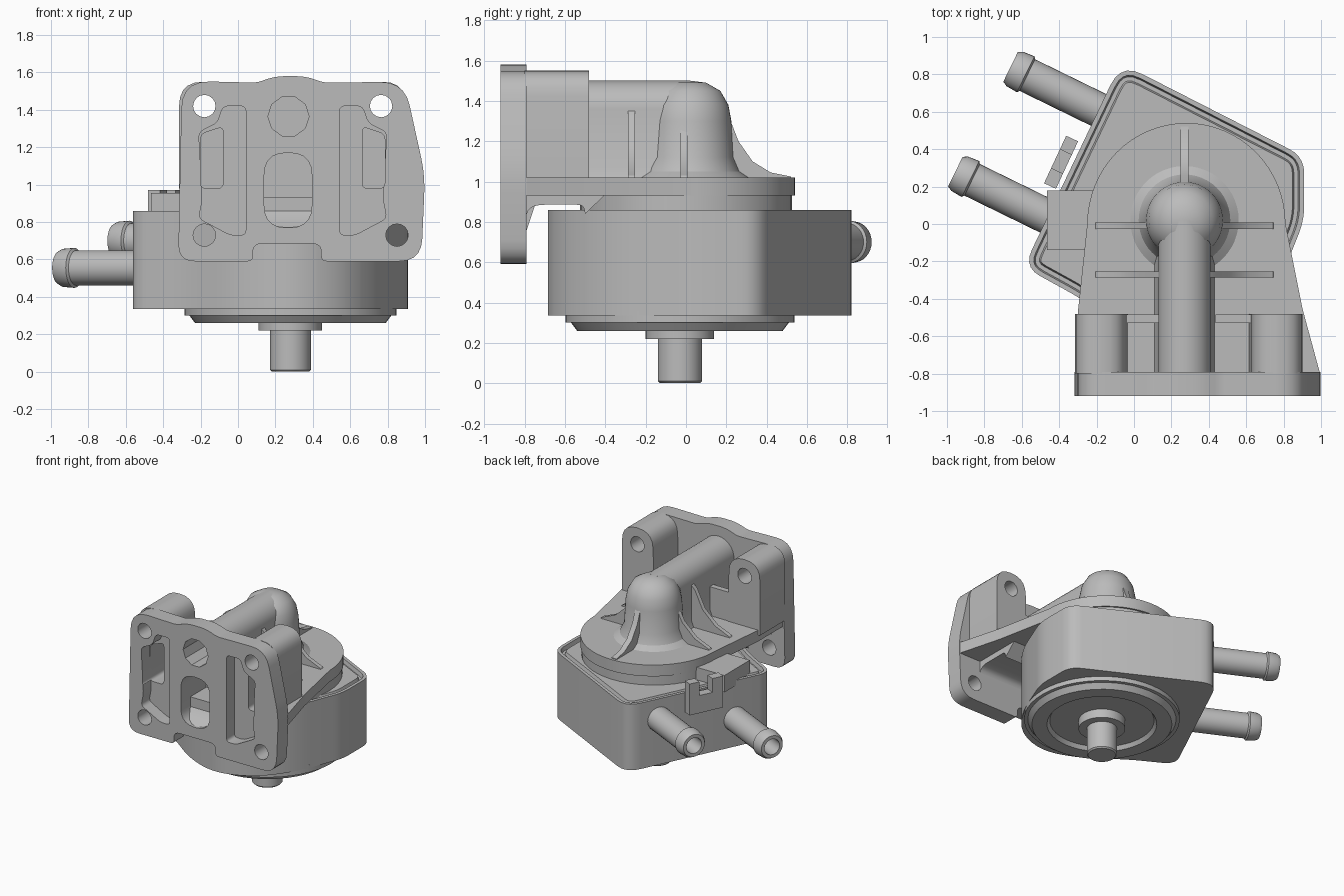
import bpy, bmesh, math
from mathutils import Vector

if "Cube" in bpy.data.objects:
    bpy.data.objects.remove(bpy.data.objects["Cube"], do_unlink=True)

grey = bpy.data.materials.new("cast grey")
grey.use_nodes = True
grey.diffuse_color = (0.5, 0.5, 0.5, 1)
grey.node_tree.nodes["Principled BSDF"].inputs["Base Color"].default_value = (0.5, 0.5, 0.5, 1)

MID = 0.2925          # mirror line of the flange
AX = 0.27             # centre of the duct


def finish(name, bm):
    bmesh.ops.recalc_face_normals(bm, faces=bm.faces[:])
    mesh = bpy.data.meshes.new(name)
    bm.to_mesh(mesh)
    bm.free()
    ob = bpy.data.objects.new(name, mesh)
    bpy.context.collection.objects.link(ob)
    mesh.materials.append(grey)
    return ob


def rounded(pts, r=0.03, seg=5):
    """Round polygon corners; a third value overrides the radius."""
    out = []
    for i, q in enumerate(pts):
        p = Vector(q[:2])
        rad = q[2] if len(q) > 2 else r
        a = Vector(pts[i - 1][:2]) - p
        b = Vector(pts[(i + 1) % len(pts)][:2]) - p
        if rad == 0:
            out.append(p)
            continue
        a = p + a.normalized() * min(rad, 0.48 * a.length)
        b = p + b.normalized() * min(rad, 0.48 * b.length)
        for k in range(seg + 1):
            t = k / seg
            out.append(a * (1 - t) ** 2 + p * 2 * t * (1 - t) + b * t * t)
    return out


def circle(cx, cz, r, n=24):
    return [(cx + r * math.cos(2 * math.pi * k / n), cz + r * math.sin(2 * math.pi * k / n)) for k in range(n)]


def rect(a0, b0, a1, b1):
    return [(a0, b0), (a1, b0), (a1, b1), (a0, b1)]


def flip(pts, c=MID):
    return [(2 * c - p[0],) + tuple(p[1:]) for p in pts]


def prism(name, pts, axis, lo, hi, steps=()):
    """Extrude a polygon along an axis; steps inset the far cap."""
    place = {"x": lambda a, b, h: (h, a, b), "y": lambda a, b, h: (a, h, b), "z": lambda a, b, h: (a, b, h)}[axis]
    bm = bmesh.new()
    low = [bm.verts.new(place(p[0], p[1], lo)) for p in pts]
    top = [bm.verts.new(place(p[0], p[1], hi)) for p in pts]
    n = len(pts)
    bm.faces.new(low[::-1])
    cap = bm.faces.new(top)
    for i in range(n):
        bm.faces.new((low[i], low[(i + 1) % n], top[(i + 1) % n], top[i]))
    bmesh.ops.recalc_face_normals(bm, faces=bm.faces[:])
    for width, depth in steps:
        bmesh.ops.inset_individual(bm, faces=[cap], thickness=width, depth=depth)
    return finish(name, bm)


def lathe(name, profile, loc, steps=48):
    bm = bmesh.new()
    vs = [bm.verts.new((r, 0, z)) for r, z in profile]
    edges = [bm.edges.new(e) for e in zip(vs, vs[1:])]
    bmesh.ops.spin(bm, geom=vs + edges, cent=(0, 0, 0), axis=(0, 0, 1), angle=2 * math.pi, steps=steps)
    bmesh.ops.remove_doubles(bm, verts=bm.verts[:], dist=0.0005)
    ob = finish(name, bm)
    ob.location = loc
    return ob


def cut(obs, pts, y0, y1):
    """Bore a polygon along y through the given parts."""
    tool = prism("cutter", pts, "y", y0, y1)
    tool.hide_render = True
    for ob in obs:
        mod = ob.modifiers.new("bore", "BOOLEAN")
        mod.operation, mod.solver, mod.object = "DIFFERENCE", "EXACT", tool
        with bpy.context.temp_override(object=ob, active_object=ob, selected_objects=[ob]):
            bpy.ops.object.modifier_apply(modifier=mod.name)
    bpy.data.objects.remove(tool, do_unlink=True)


# Lower housing with a stepped sealing rim
body = [(-0.59, -0.23, 0.1), (-0.28, -0.4, 0.1), (0.0, -0.61, 0.15), (0.28, -0.71, 0.2), (0.56, -0.61, 0.15),
        (0.75, -0.38, 0.15), (0.91, 0.02, 0.08), (0.91, 0.36, 0.09), (-0.07, 0.86, 0.13)]
prism("housing", rounded(body), "z", 0.335, 0.86,
      [(0.025, 0), (0.008, -0.03), (0.022, 0), (0.008, 0.025), (0.02, 0)])

# Bottom ring, collar and drive shaft
lathe("base_and_shaft", [(0, 0.36), (0.567, 0.36), (0.567, 0.3), (0.54, 0.3), (0.51, 0.26), (0.4, 0.26),
                         (0.38, 0.29), (0.17, 0.29), (0.17, 0.22), (0.11, 0.22), (0.11, 0.01), (0.1, 0), (0, 0)],
      (0.28, -0.03, 0))

# Hose pipes with a bead at the open end
out = Vector((-0.9, 0.44, 0)).normalized()
for name, end in (("upper_pipe", (-0.66, 0.84, 0.7)), ("lower_pipe", (-0.955, 0.28, 0.555))):
    pipe = lathe(name, [(0, -0.3), (0.062, -0.3), (0.062, 0), (0.088, 0), (0.102, -0.025), (0.107, -0.09),
                        (0.094, -0.1), (0.094, -0.62), (0, -0.62)], end, 32)
    pipe.rotation_euler = out.to_track_quat("Z", "Y").to_euler()

# Side connector block and notched clip
prism("connector_block", rect(-0.465, -0.14, -0.2, 0.18), "z", 0.82, 0.955)
clip = prism("clip", [(-0.14, 0.72), (0.14, 0.72), (0.14, 0.97), (0.06, 0.97), (0.06, 0.86),
                      (-0.05, 0.86), (-0.05, 0.97), (-0.14, 0.97)], "x", -0.035, 0.035)
clip.location = (-0.39, 0.33, 0)
clip.rotation_euler.z = math.radians(-25)

# Arched cover plate and the round seat under it
arch = [(0.28 + 0.53 * math.cos(a), 0.54 * math.sin(a)) for a in (math.pi * k / 32 for k in range(33))]
cover = prism("cover_plate", arch + [(-0.3, -0.47), (-0.3, -0.8), (0.995, -0.8), (0.9, -0.45)], "z", 0.93, 1.02)
prism("cover_seat", circle(0.28, 0, 0.525, 48), "z", 0.84, 0.94)
prism("underside_fillet", rounded([(-0.8, 0.79, 0), (-0.78, 0.885, 0.08), (-0.51, 0.885), (-0.5, 0.84, 0),
                                   (-0.4, 0.935, 0), (-0.8, 0.935, 0)]), "x", -0.2, 0.8)

# Mounting flange
flange = prism("flange", rounded([
    (-0.32, 0.59, 0.09), (0.08, 0.59), (0.08, 0.685, 0.05), (0.445, 0.685, 0.05), (0.445, 0.59), (0.98, 0.59, 0.12),
    (1.0, 1.05, 0.1), (0.89, 1.55, 0.13), (0.46, 1.545), (0.36, 1.58, 0.06), (0.2, 1.58, 0.06), (0.1, 1.545),
    (-0.3, 1.555, 0.15)]), "y", -0.92, -0.79)

# Central duct and domed riser
duct = prism("duct", [(0.1, 1.0), (0.13, 1.07)]
             + [(AX - 0.14 * math.cos(a), 1.36 + 0.14 * math.sin(a)) for a in (math.pi * k / 16 for k in range(17))]
             + [(0.41, 1.07), (0.44, 1.0)], "y", -0.8, 0.02)
lathe("riser_dome", [(0, 1.0), (0.29, 1.0), (0.29, 1.02), (0.245, 1.05), (0.215, 1.12), (0.205, 1.3), (0.19, 1.38),
                     (0.15, 1.45), (0.08, 1.49), (0, 1.5)], (AX, 0.02, 0))

# Screw bosses, corner holes, blind pockets and inner walls on both sides
boss_shape = [(-0.315, 0.98, 0), (-0.03, 0.98, 0), (-0.045, 1.55, 0.13), (-0.315, 1.55, 0.13)]
pocket = [(-0.21, 1.28), (-0.11, 1.33), (-0.08, 1.42), (0.042, 1.42), (0.042, 0.73), (-0.04, 0.73),
          (-0.21, 0.82), (-0.19, 0.92)]
recess = [(-0.2, 0.98), (-0.08, 0.98), (-0.08, 1.31), (-0.2, 1.27)]
hole = circle(-0.18, 1.42, 0.06, 16)
for side, turn in (("right", lambda p: p), ("left", flip)):
    boss = prism(side + "_boss", turn(rounded(boss_shape)), "y", -0.8, -0.48)
    cut([flange, boss], turn(hole), -1, -0.4)
    cut([flange], turn(rounded(pocket)), -1, -0.82)
    cut([flange, boss, cover], turn(rounded(recess)), -1, -0.62)
    prism(side + "_cross_wall", turn(rect(-0.06, 1.0, 0.15, 1.25)), "y", -0.53, -0.485)
for x in (-0.18, 0.85):
    cut([flange], circle(x, 0.73, 0.06, 16), -1, -0.7)

# Round bore and slotted port with its ramped floor
cut([flange, duct], circle(AX, 1.365, 0.11, 10), -1, -0.4)
cut([flange, duct, cover], rounded(rect(0.14, 0.77, 0.395, 1.17), 0.12), -1, -0.6)
prism("port_ramp", [(-0.9, 0.77), (-0.84, 0.81), (-0.79, 0.87), (-0.75, 0.935), (-0.75, 0.88), (-0.79, 0.76)],
      "x", 0.135, 0.4)

# Stiffening ribs
rib = [(0.15, 1.37), (0.15, 1.0), (-0.22, 1.0), (-0.2, 1.03), (-0.08, 1.08), (0.03, 1.18), (0.1, 1.32)]
for name, y in (("front_rib", -0.27), ("middle_rib", -0.01)):
    prism(name + "_right", rib, "y", y - 0.017, y + 0.017)
    prism(name + "_left", flip(rib, AX), "y", y - 0.017, y + 0.017)
prism("rear_rib", [(0.1, 1.0), (0.52, 1.0), (0.52, 1.025), (0.42, 1.045), (0.33, 1.1), (0.26, 1.2), (0.21, 1.33),
                   (0.17, 1.41), (0.1, 1.44)], "x", AX - 0.022, AX + 0.022)

# Smooth curved surfaces, keep edges sharp
for ob in [o for o in bpy.context.scene.objects if o.type == "MESH" and grey.name in o.data.materials]:
    bpy.ops.object.select_all(action="DESELECT")
    ob.select_set(True)
    bpy.context.view_layer.objects.active = ob
    bpy.ops.object.shade_smooth_by_angle(angle=math.radians(32))
